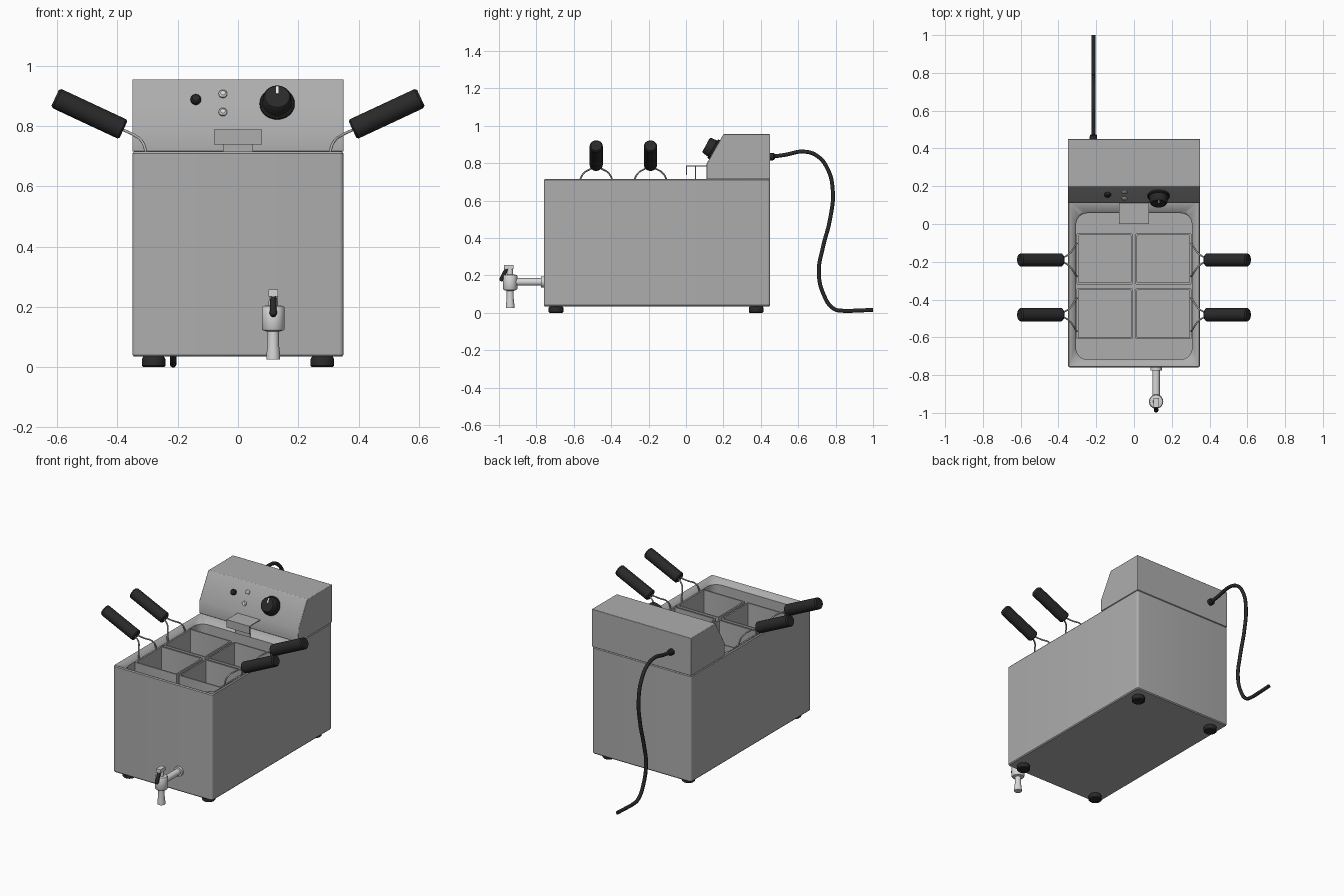
import bpy, bmesh, math
from mathutils import Vector

if "Cube" in bpy.data.objects:
    bpy.data.objects.remove(bpy.data.objects["Cube"])


def material(name, value):
    m = bpy.data.materials.new(name)
    m.diffuse_color = (value, value, value, 1)
    m.use_nodes = True
    m.node_tree.nodes["Principled BSDF"].inputs["Base Color"].default_value = m.diffuse_color
    return m


STEEL = material("brushed steel", 0.42)
CHROME = material("bright metal", 0.68)
BLACK = material("black plastic", 0.022)
WHITE = material("white mark", 0.85)


def finish(name, bm, mat):
    bmesh.ops.recalc_face_normals(bm, faces=bm.faces)
    me = bpy.data.meshes.new(name)
    bm.to_mesh(me)
    bm.free()
    me.materials.append(mat)
    me.shade_smooth()
    me.set_sharp_from_angle(angle=math.radians(35))
    ob = bpy.data.objects.new(name, me)
    bpy.context.collection.objects.link(ob)
    return ob


def loft(name, rings, mat):
    """Skin a stack of equal-length rings and cap both ends."""
    bm = bmesh.new()
    vs = [[bm.verts.new(p) for p in r] for r in rings]
    n = len(vs[0])
    for a, b in zip(vs, vs[1:]):
        for i in range(n):
            bm.faces.new((a[i], a[(i + 1) % n], b[(i + 1) % n], b[i]))
    bm.faces.new(vs[0])
    bm.faces.new(vs[-1])
    return finish(name, bm, mat)


def rect(x0, x1, y0, y1, z, r, seg=6):
    """Rounded rectangle ring at height z."""
    pts = []
    for cx, cy, a0 in ((x1 - r, y1 - r, 0), (x0 + r, y1 - r, 90),
                       (x0 + r, y0 + r, 180), (x1 - r, y0 + r, 270)):
        for i in range(seg + 1):
            a = math.radians(a0 + 90 * i / seg)
            pts.append((cx + r * math.cos(a), cy + r * math.sin(a), z))
    return pts


def turned(name, origin, axis, profile, mat, n=28):
    """Turn (distance, radius) pairs about an axis."""
    q = Vector((0, 0, 1)).rotation_difference(Vector(axis))
    return loft(name, [[Vector(origin) + q @ Vector((r * math.cos(k * math.tau / n),
                r * math.sin(k * math.tau / n), d)) for k in range(n)]
                for d, r in profile], mat)


def box(name, x0, x1, y0, y1, z0, z1, mat):
    return loft(name, [[(x0, y0, z), (x1, y0, z), (x1, y1, z), (x0, y1, z)]
                       for z in (z0, z1)], mat)


def tube(name, pts, radius, mat):
    """Round wire through the points, converted to a mesh."""
    cu = bpy.data.curves.new(name, "CURVE")
    cu.dimensions = "3D"
    cu.bevel_depth = radius
    cu.bevel_resolution = 3
    cu.resolution_u = 8
    cu.use_fill_caps = True
    sp = cu.splines.new("BEZIER")
    sp.bezier_points.add(len(pts) - 1)
    for b, p in zip(sp.bezier_points, pts):
        b.co = p
        b.handle_left_type = b.handle_right_type = "AUTO"
    cu.materials.append(mat)
    ob = bpy.data.objects.new(name, cu)
    bpy.context.collection.objects.link(ob)
    return ob


# Cabinet with sloping rim and sunken tank
loft("cabinet_and_tank", [
    rect(-.345, .345, -.755, .445, .035, .010),
    rect(-.35, .35, -.76, .45, .041, .014),
    rect(-.35, .35, -.76, .45, .709, .014),
    rect(-.345, .345, -.755, .445, .715, .010),
    rect(-.34, .34, -.75, .115, .715, .008),
    rect(-.315, .315, -.725, .065, .698, .065),
    rect(-.307, .307, -.717, .057, .688, .06),
    rect(-.307, .307, -.717, .057, .22, .06)], STEEL)

# Control head, extruded side profile
side = [(.11, .715), (.11, .797), (.20, .955), (.45, .955), (.45, .715)]
head = loft("control_head", [[(x, y, z) for y, z in side] for x in (-.35, .35)], STEEL)
bev = head.modifiers.new("soft edges", "BEVEL")
bev.width, bev.segments = .003, 2

# Basket drain hook: top plate, front lip and inner tab
box("hook_top", -.08, .08, 0, .111, .783, .788, STEEL)
box("hook_lip", -.08, .08, 0, .005, .738, .784, STEEL)
box("hook_tab", -.05, .05, .048, .053, .69, .784, STEEL)

# Four baskets with wire supports and grips
for sx, side_name in ((-1, "left"), (1, "right")):
    for y0, y1, yc, row in ((-.61, -.34, -.48, "front"), (-.32, -.05, -.19, "rear")):
        x0, x1 = sorted((sx * .008, sx * .304))
        t = .009
        tag = side_name + "_" + row
        loft("basket_" + tag, [
            rect(x0, x1, y0, y1, .42, .006, 2), rect(x0, x1, y0, y1, .69, .006, 2),
            rect(x0 + t, x1 - t, y0 + t, y1 - t, .69, .004, 2),
            rect(x0 + t, x1 - t, y0 + t, y1 - t, .43, .004, 2)], STEEL)
        for sy in (-1, 1):
            tube("basket_wire_" + tag, [
                (sx * .302, yc + sy * .086, .66), (sx * .306, yc + sy * .084, .715),
                (sx * .318, yc + sy * .065, .748), (sx * .345, yc + sy * .03, .770),
                (sx * .385, yc + sy * .008, .789)], .0045, STEEL)
        turned("grip_" + tag, (sx * .38, yc, .788), (sx * .227, 0, .106),
               [(0, .029), (.006, .035), (.242, .035), (.25, .029)], BLACK)

# Dial, button and lamps, square to the slanted panel
normal = Vector((0, -.158, .09)).normalized()


def on_panel(x, z):
    return Vector((x, .11 + (z - .797) * .09 / .158, z))


dial = on_panel(.13, .872)
turned("dial_base", dial, normal, [(-.002, .058), (.008, .058), (.012, .054)], BLACK, 36)
turned("dial_knob", dial, normal, [(.01, .05), (.045, .046), (.052, .041)], BLACK, 36)
up = Vector((0, .09, .158)).normalized()
tip = dial + normal * .0515
loft("dial_pointer", [[tip + normal * d + Vector((x, 0, 0)) + up * u
     for x, u in ((-.004, .01), (.004, .01), (.004, .04), (-.004, .04))]
     for d in (0, .002)], WHITE)
turned("reset_button", on_panel(-.14, .885), normal,
       [(-.002, .017), (.012, .017), (.018, .012)], BLACK)
for z in (.845, .905):
    turned("lamp", on_panel(-.05, z), normal, [(-.002, .014), (.006, .014), (.011, .008)], CHROME)

# Feet
for x in (-.28, .28):
    for y in (-.695, .375):
        turned("foot", (x, y, 0), (0, 0, 1), [(0, .034), (.005, .039), (.027, .039), (.036, .034)], BLACK)

# Drain tap
tx, ty = .117, -.94
turned("tap_pipe", (tx, -.755, .165), (0, -1, 0),
       [(0, .03), (.02, .03), (.021, .02), (.18, .02)], CHROME)
turned("tap_body", (tx, ty, 0), (0, 0, 1),
       [(.025, .023), (.04, .023), (.075, .019), (.118, .019), (.122, .034), (.128, .038),
        (.197, .038), (.203, .034), (.205, .016), (.235, .014)], CHROME)
box("tap_cap", tx - .015, tx + .015, ty - .032, ty + .018, .235, .257, CHROME)
turned("tap_lever", (tx, -.955, .245), (0, -.033, -.07),
       [(0, .009), (.02, .010), (.075, .012), (.083, .008)], BLACK, 16)

# Mains cord and its gland
turned("cord_gland", (-.215, .447, .835), (0, 1, 0), [(0, .02), (.022, .019), (.028, .013)], BLACK)
tube("mains_cord", [(-.215, y, z) for y, z in (
    (.46, .835), (.53, .845), (.63, .862), (.70, .84), (.757, .77), (.785, .65), (.77, .50),
    (.732, .35), (.71, .22), (.735, .10), (.79, .022), (.84, .011), (.91, .012), (1.0, .016))],
    .011, BLACK)
